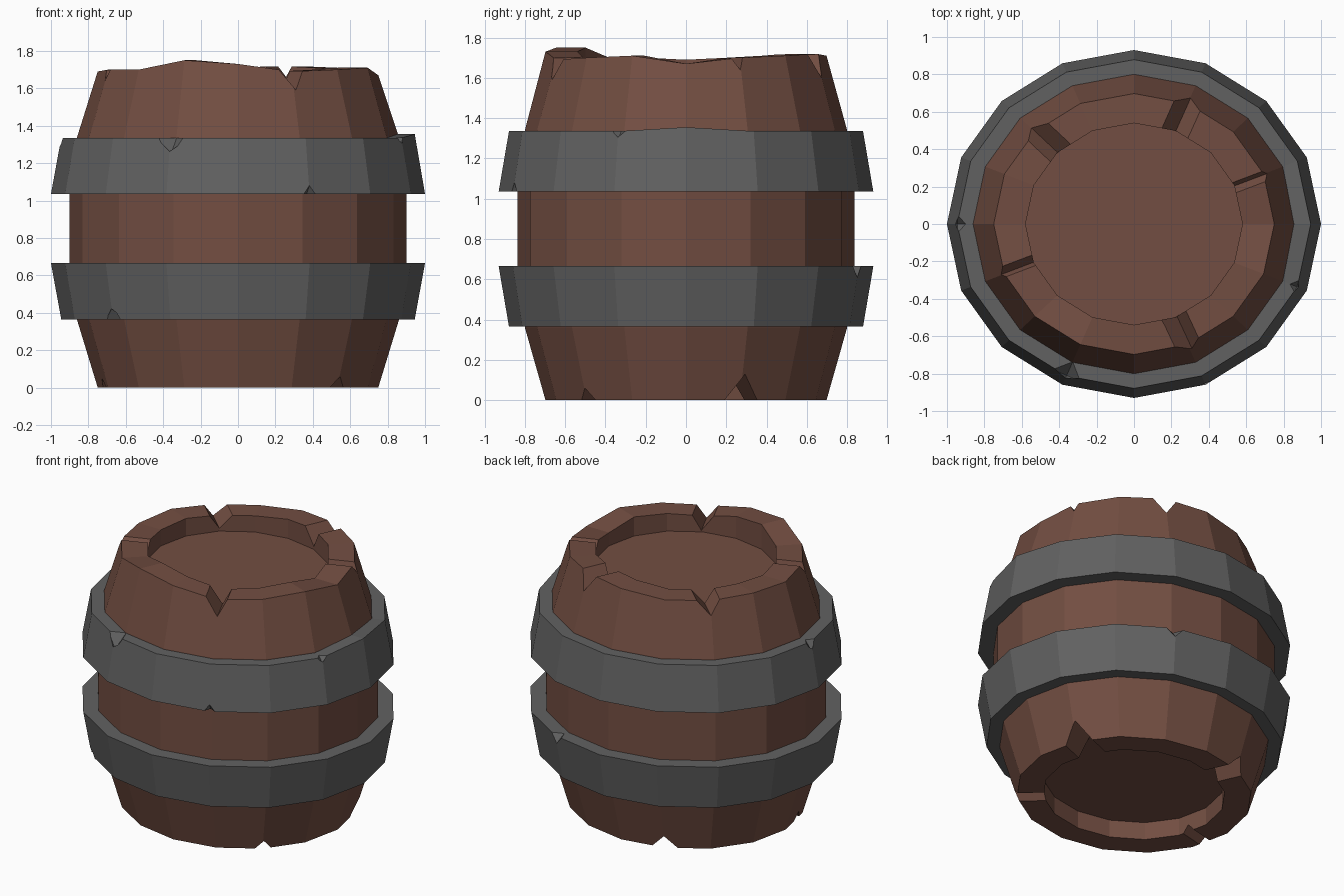
import bpy, bmesh
from math import cos, sin, pi, atan2
from mathutils import Vector

if "Cube" in bpy.data.objects:
    bpy.data.objects.remove(bpy.data.objects["Cube"])

SIDES, SQUASH = 16, 0.93


def material(name, rgb):
    m = bpy.data.materials.new(name)
    m.diffuse_color = (*rgb, 1)
    m.use_nodes = True
    m.node_tree.nodes["Principled BSDF"].inputs["Base Color"].default_value = m.diffuse_color
    return m


def make_object(name, bm, mat=None):
    bmesh.ops.recalc_face_normals(bm, faces=bm.faces)
    me = bpy.data.meshes.new(name)
    bm.to_mesh(me)
    bm.free()
    ob = bpy.data.objects.new(name, me)
    bpy.context.collection.objects.link(ob)
    if mat:
        me.materials.append(mat)
    return ob


def lathe(name, profile, mat, closed):
    """Sweep (radius, height) points round z; height may be a per-side list."""
    bm = bmesh.new()
    rings = []
    for r, z in profile:
        ring = []
        for k in range(SIDES):
            a = 2 * pi * k / SIDES
            h = z[k] if isinstance(z, list) else z
            ring.append(bm.verts.new((r * cos(a), r * SQUASH * sin(a), h)))
        rings.append(ring)
    pairs = list(zip(rings, rings[1:]))
    if closed:
        pairs.append((rings[-1], rings[0]))
    else:
        bm.faces.new(rings[0])
        bm.faces.new(rings[-1])
    for lo, hi in pairs:
        for k in range(SIDES):
            j = (k + 1) % SIDES
            bm.faces.new((lo[k], lo[j], hi[j], hi[k]))
    return make_object(name, bm, mat)


def axes(x, y):
    a = atan2(y, x)
    return Vector((cos(a), sin(a), 0)), Vector((-sin(a), cos(a), 0))


def add_groove(bm, x, y, edge_z, depth, left, right, up):
    """V-shaped radial channel through a rim; up = 1 for top, -1 for bottom."""
    rad, tan = axes(x, y)
    mid = Vector((x, y, 0))
    z = Vector((0, 0, up))
    base = Vector((0, 0, edge_z))
    ends = []
    for d in (-0.25, 0.2):
        p = mid + rad * d + base
        ends.append([bm.verts.new(q) for q in (
            p - z * depth,
            p - tan * left * 2 + z * depth,
            p + tan * right * 2 + z * depth)])
    a, b = ends
    bm.faces.new(a)
    bm.faces.new(b)
    for i in range(3):
        j = (i + 1) % 3
        bm.faces.new((a[i], a[j], b[j], b[i]))


def add_nick(bm, x, y, z, w, d, h):
    """Octahedral chip centred on a hoop edge."""
    rad, tan = axes(x, y)
    c, up = Vector((x, y, z)), Vector((0, 0, 1))
    ring = [bm.verts.new(c + o) for o in (rad * d, tan * w, -rad * d, -tan * w)]
    for tip in (bm.verts.new(c + up * h), bm.verts.new(c - up * h)):
        for i in range(4):
            bm.faces.new((ring[i], ring[(i + 1) % 4], tip))


def carve(target, add, specs):
    bm = bmesh.new()
    for s in specs:
        add(bm, *s)
    cutter = make_object("cutter", bm)
    cutter.hide_render = True
    mod = target.modifiers.new("carve", 'BOOLEAN')
    mod.operation, mod.solver, mod.object = 'DIFFERENCE', 'EXACT', cutter
    bpy.context.view_layer.objects.active = target
    bpy.ops.object.modifier_apply(modifier=mod.name)
    bpy.data.objects.remove(cutter)


wood = material("wood", (0.17, 0.076, 0.054))
iron = material("iron", (0.12, 0.12, 0.12))

# Wooden body with uneven rim and recessed ends
rim = [1.67, 1.70, 1.71, 1.72, 1.71, 1.69, 1.69, 1.70,
       1.69, 1.70, 1.70, 1.75, 1.73, 1.69, 1.70, 1.71]
body = lathe("barrel_body", [
    (0.58, 0.12), (0.58, 0), (0.75, 0), (0.86, 0.36), (0.90, 0.66),
    (0.90, 1.04), (0.86, 1.34), (0.75, rim), (0.58, rim), (0.58, 1.58)], wood, False)

# Worn grooves in the top and bottom rims
carve(body, add_groove, [
    (0.27, 0.60, 1.71, 0.11, 0.07, 0.07, 1),
    (-0.47, 0.44, 1.69, 0.09, 0.08, 0.06, 1),
    (0.62, 0.235, 1.70, 0.06, 0.04, 0.02, 1),
    (-0.63, -0.24, 1.70, 0.06, 0.04, 0.02, 1),
    (0.27, -0.58, 1.70, 0.11, 0.08, 0.06, 1),
    (0.64, 0.26, 0, 0.13, 0.09, 0.09, -1),
    (0.49, -0.45, 0, 0.06, 0.05, 0.05, -1),
    (-0.27, 0.60, 0, 0.09, 0.08, 0.08, -1),
    (-0.66, -0.16, 0, 0.05, 0.04, 0.04, -1)])

# Iron hoops
upper_edge = [1.355] + [1.335] * (SIDES - 1)
upper = lathe("upper_hoop", [
    (0.84, 1.035), (1.0, 1.035), (0.945, upper_edge), (0.84, upper_edge)], iron, True)
lower = lathe("lower_hoop", [
    (0.84, 0.365), (0.945, 0.365), (1.0, 0.665), (0.84, 0.665)], iron, True)

# Chips along the hoop edges
carve(upper, add_nick, [
    (-0.36, -0.81, 1.335, 0.08, 0.08, 0.09),
    (0.87, -0.335, 1.337, 0.035, 0.04, 0.04),
    (-0.945, 0, 1.335, 0.05, 0.045, 0.06),
    (0.383, -0.855, 1.035, 0.035, 0.04, 0.05)])
carve(lower, add_nick, [
    (-0.668, -0.62, 0.365, 0.055, 0.06, 0.07),
    (0.383, 0.855, 0.665, 0.06, 0.06, 0.06)])
